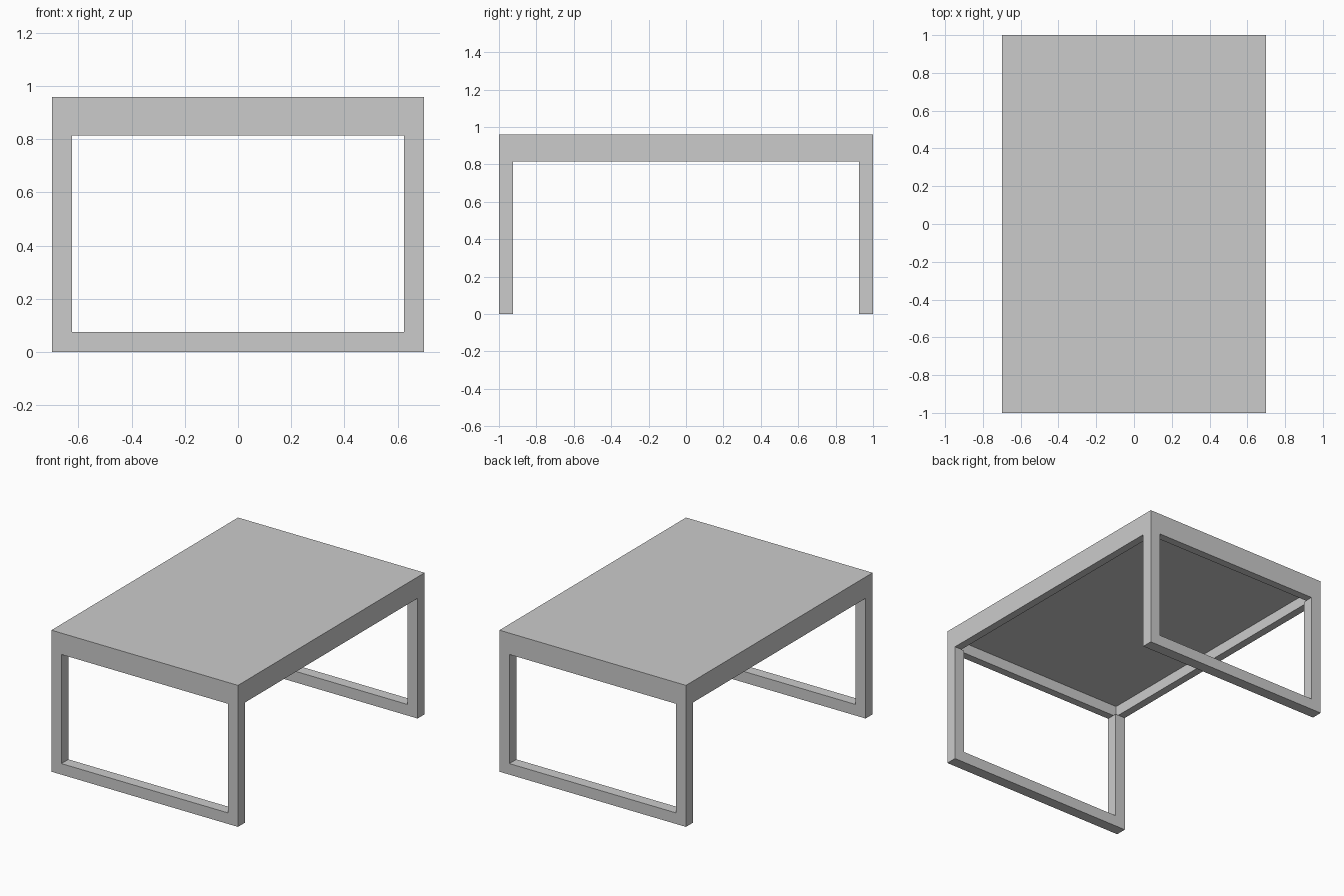
import bpy, bmesh

if "Cube" in bpy.data.objects:
    bpy.data.objects.remove(bpy.data.objects["Cube"])

W, L, H = 1.4, 2.0, 0.96      # width, length, height
T = 0.075                     # bar thickness
APRON_Z = 0.815               # underside of apron
RECESS_Z = 0.888              # underside of the top panel


def add_object(name, bm):
    bmesh.ops.recalc_face_normals(bm, faces=bm.faces)
    mesh = bpy.data.meshes.new(name)
    bm.to_mesh(mesh)
    bm.free()
    obj = bpy.data.objects.new(name, mesh)
    bpy.context.collection.objects.link(obj)
    return obj


# Tabletop: slab whose underside is inset and recessed to leave an apron
bm = bmesh.new()
bmesh.ops.create_cube(bm, size=1)
for v in bm.verts:
    v.co.x *= W
    v.co.y *= L
    v.co.z = H if v.co.z > 0 else APRON_Z
under = min(bm.faces, key=lambda f: f.calc_center_median().z)
bmesh.ops.inset_region(bm, faces=[under], thickness=T)
under = next(f for f in bm.faces if f.normal.z < -0.5
             and all(abs(v.co.x) < W / 2 - T / 2 for v in f.verts))
ext = bmesh.ops.extrude_face_region(bm, geom=[under])
for v in ext["geom"]:
    if isinstance(v, bmesh.types.BMVert):
        v.co.z = RECESS_Z
if under.is_valid:
    bmesh.ops.delete(bm, geom=[under], context='FACES_ONLY')
add_object("tabletop", bm)


# Leg frames: U profile extruded through the bar thickness
def leg_frame(name, y0):
    a, b = W / 2, W / 2 - T
    profile = [(-a, APRON_Z), (-a, 0), (a, 0), (a, APRON_Z),
               (b, APRON_Z), (b, T), (-b, T), (-b, APRON_Z)]
    bm = bmesh.new()
    face = bm.faces.new([bm.verts.new((x, y0, z)) for x, z in profile])
    ext = bmesh.ops.extrude_face_region(bm, geom=[face], use_keep_orig=True)
    verts = [g for g in ext["geom"] if isinstance(g, bmesh.types.BMVert)]
    bmesh.ops.translate(bm, verts=verts, vec=(0, T, 0))
    # leave the leg tops open where they meet the apron
    caps = [f for f in bm.faces if all(v.co.z > APRON_Z - 0.001 for v in f.verts)]
    bmesh.ops.delete(bm, geom=caps, context='FACES')
    add_object(name, bm)


leg_frame("front_leg_frame", -L / 2)
leg_frame("back_leg_frame", L / 2 - T)
